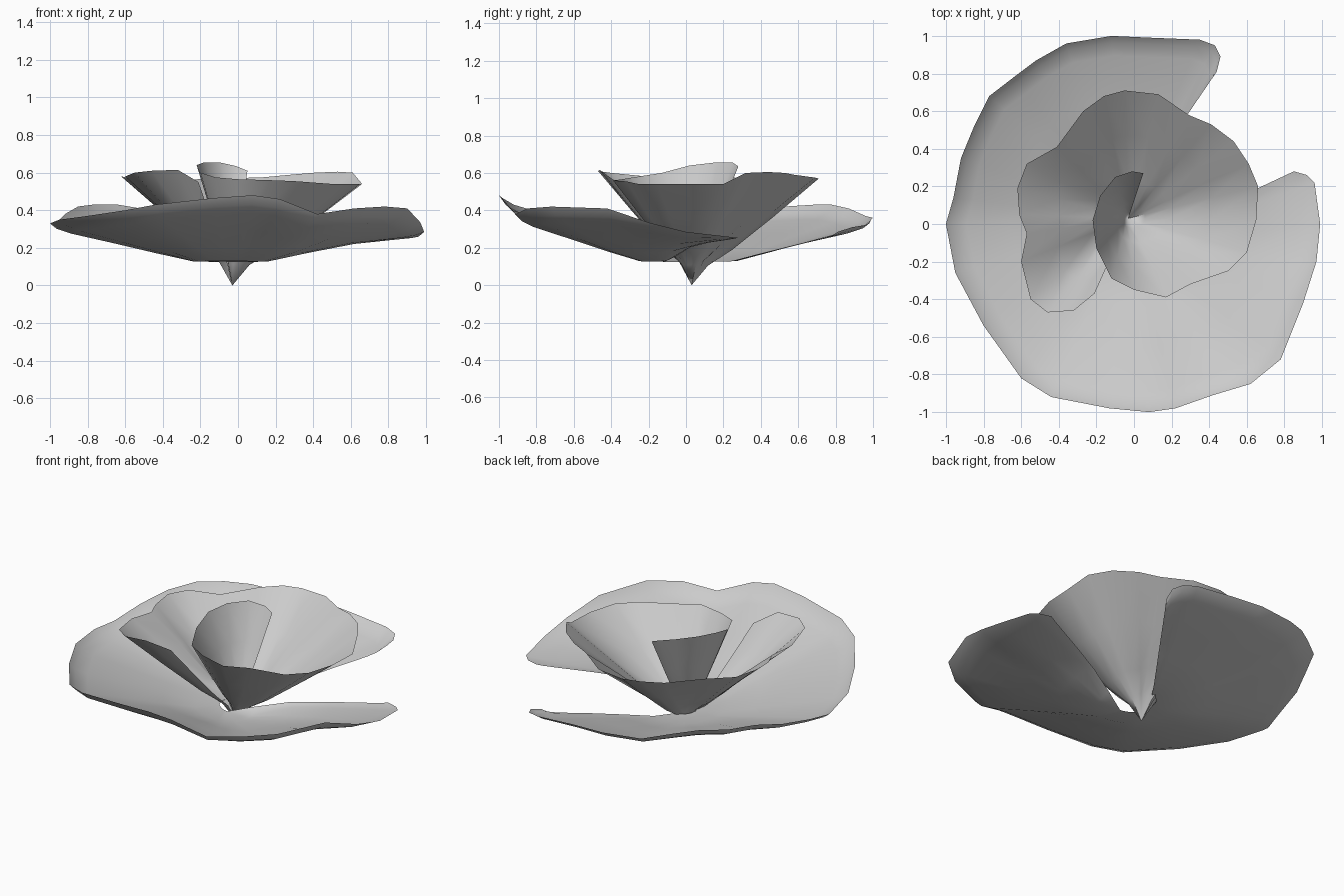
import bpy
import bmesh
import math
from mathutils import Vector

cube = bpy.data.objects.get("Cube")
if cube:
    bpy.data.objects.remove(cube, do_unlink=True)

# Single pale grey for the whole blossom
grey = bpy.data.materials.new("petal_grey")
grey.use_nodes = True
colour = (0.6, 0.6, 0.6, 1)
grey.diffuse_color = colour
grey.node_tree.nodes["Principled BSDF"].inputs["Base Color"].default_value = colour

TIP = Vector((-0.03, 0.03, 0.0))


def outer_base(end, index):
    """Base of an outer column: hugs the funnel, then swings clear near the free end."""
    angle = math.degrees(math.atan2(end.y - TIP.y, end.x - TIP.x)) % 360
    if index > 24:
        angle = 284
    angle = max(85, min(angle, 284))
    if angle < 190:
        radius = 0.105 - 0.045 * (angle - 85) / 105
    else:
        radius = 0.06 + 0.09 * (angle - 190) / 94
    turn = math.radians(angle)
    return TIP + Vector((math.cos(turn) * radius, math.sin(turn) * radius, 0.125))


def tip_base(end, index):
    return TIP


def make_petal(name, rim, base, profile):
    """Sweep a (reach, rise) profile from the base to each (x, y, z, sag) rim point."""
    bm = bmesh.new()
    columns = []
    for index, (x, y, z, sag) in enumerate(rim):
        end = Vector((x, y, z))
        start = base(end, index)
        span = end - start
        columns.append([
            bm.verts.new((start.x + span.x * reach,
                          start.y + span.y * reach,
                          start.z + span.z * rise ** sag))
            for reach, rise in profile])
    for a, b in zip(columns, columns[1:]):
        for i in range(len(profile) - 1):
            bm.faces.new((a[i], a[i + 1], b[i + 1], b[i]))
    # Merge the columns where they share a base point
    bmesh.ops.remove_doubles(bm, verts=bm.verts[:], dist=0.0005)
    mesh = bpy.data.meshes.new(name)
    bm.to_mesh(mesh)
    bm.free()
    mesh.materials.append(grey)
    obj = bpy.data.objects.new(name, mesh)
    bpy.context.collection.objects.link(obj)
    bpy.ops.object.select_all(action='DESELECT')
    obj.select_set(True)
    bpy.context.view_layer.objects.active = obj
    bpy.ops.object.shade_smooth_by_angle(angle=0.7)


# Wide outer petal with a softly upturned lip, open towards the back left
outer_rim = [
    (0.44, 0.81, 0.285, 0.9), (0.46, 0.89, 0.31, 0.9), (0.43, 0.95, 0.32, 0.9),
    (0.35, 0.98, 0.33, 0.9), (0.10, 0.99, 0.35, 0.95), (-0.12, 1.00, 0.36, 1),
    (-0.36, 0.96, 0.37, 1), (-0.52, 0.87, 0.41, 1), (-0.64, 0.78, 0.43, 1),
    (-0.77, 0.68, 0.43, 1), (-0.85, 0.52, 0.42, 1), (-0.92, 0.35, 0.38, 1),
    (-0.96, 0.14, 0.34, 1), (-1.00, 0.00, 0.33, 1), (-0.95, -0.26, 0.35, 1),
    (-0.80, -0.54, 0.37, 1), (-0.60, -0.82, 0.40, 1), (-0.44, -0.92, 0.43, 1),
    (-0.13, -0.98, 0.465, 1), (0.08, -1.00, 0.48, 1), (0.22, -0.98, 0.46, 1),
    (0.42, -0.91, 0.38, 1.05), (0.62, -0.85, 0.41, 1.15), (0.78, -0.72, 0.42, 1.2),
    (0.90, -0.42, 0.41, 1.2), (0.97, -0.20, 0.335, 1), (0.99, 0.00, 0.285, 0.7),
    (0.96, 0.22, 0.26, 0.4), (0.92, 0.26, 0.255, 0.33), (0.85, 0.28, 0.255, 0.28),
]
make_petal("outer_petal", outer_rim, outer_base,
           [(0, 0), (0.16, 0.015), (0.38, 0.23), (0.62, 0.48),
            (0.88, 0.74), (0.96, 0.86), (1, 1)])

# Inner petal: a steep, gently fluted spiral funnel rising from the pointed base
inner_rim = [
    (0.05, 0.27, 0.61, 1), (-0.01, 0.28, 0.635, 1), (-0.10, 0.25, 0.655, 1),
    (-0.18, 0.15, 0.655, 1), (-0.22, 0.02, 0.64, 1), (-0.20, -0.13, 0.60, 1),
    (-0.12, -0.29, 0.575, 1), (0.00, -0.35, 0.565, 1), (0.17, -0.39, 0.56, 1),
    (0.30, -0.32, 0.555, 1), (0.50, -0.25, 0.54, 1), (0.60, -0.15, 0.54, 1),
    (0.65, 0.02, 0.54, 1), (0.66, 0.20, 0.54, 1), (0.61, 0.32, 0.60, 1),
    (0.53, 0.44, 0.605, 1), (0.41, 0.53, 0.60, 0.95), (0.29, 0.58, 0.59, 0.9),
    (0.13, 0.69, 0.575, 0.95), (-0.05, 0.71, 0.57, 1.05), (-0.16, 0.68, 0.57, 1),
    (-0.27, 0.60, 0.56, 0.95), (-0.41, 0.41, 0.55, 0.85), (-0.57, 0.32, 0.57, 0.9),
    (-0.62, 0.19, 0.58, 0.9), (-0.61, 0.05, 0.57, 0.85), (-0.57, -0.05, 0.57, 0.8),
    (-0.60, -0.20, 0.58, 0.9), (-0.55, -0.40, 0.60, 1), (-0.46, -0.47, 0.61, 1),
    (-0.32, -0.46, 0.615, 1), (-0.21, -0.37, 0.55, 1),
]
make_petal("inner_petal", inner_rim, tip_base,
           [(0, 0), (0.13, 0.2), (0.32, 0.35), (0.65, 0.66), (1, 1)])
